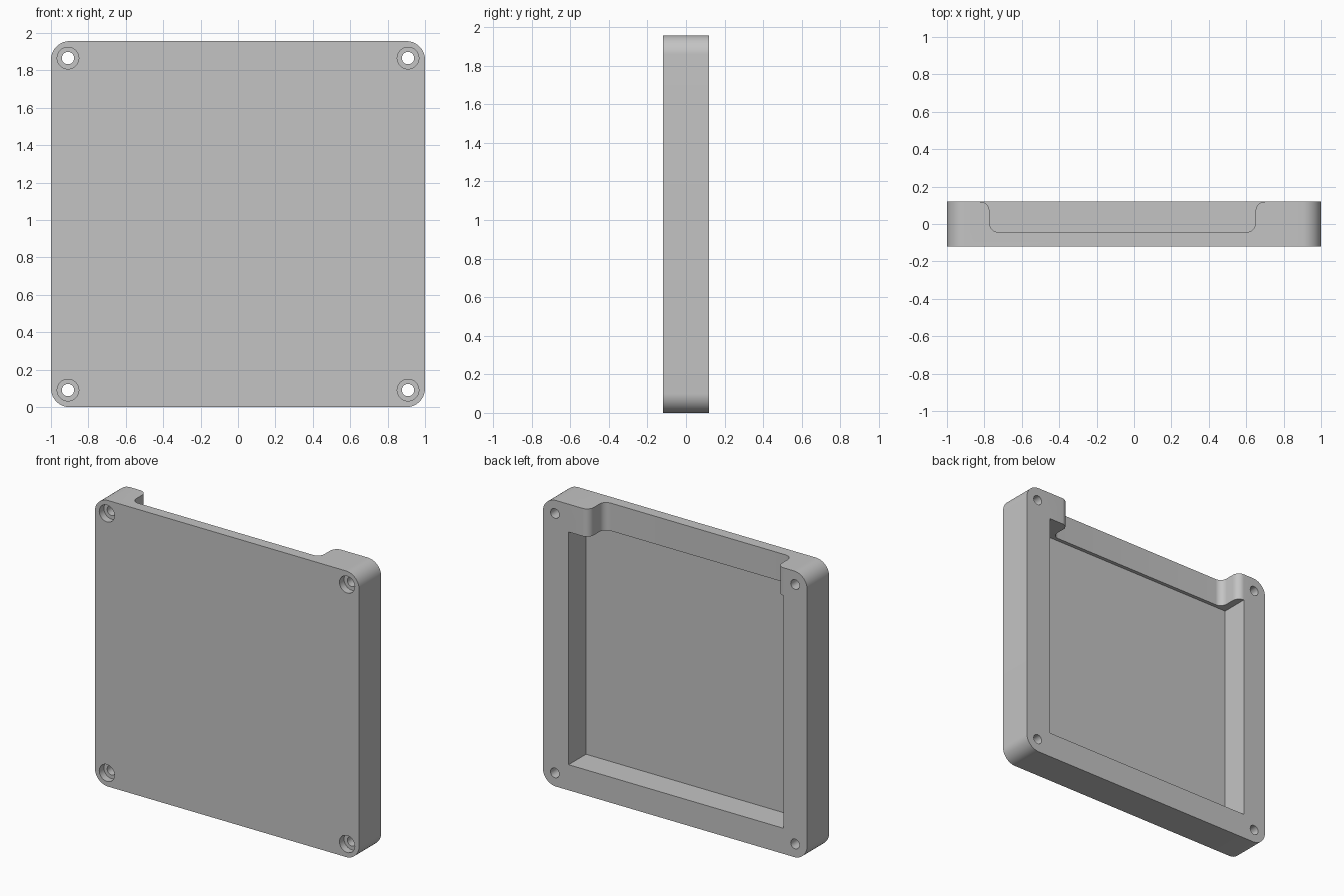
import bpy
import bmesh
import math
from mathutils import Vector

cube = bpy.data.objects.get("Cube")
if cube:
    bpy.data.objects.remove(cube, do_unlink=True)

HALF_DEPTH = 0.119
HEIGHT = 1.957
INSET = 0.091      # hole centre from the outer edges

grey = bpy.data.materials.new("plain grey")
grey.use_nodes = True
grey.diffuse_color = (0.55, 0.55, 0.55, 1)
grey.node_tree.nodes["Principled BSDF"].inputs["Base Color"].default_value = grey.diffuse_color


def arc(cx, cy, r, start, end, steps=14):
    """Points along an arc, angles in degrees."""
    angles = [math.radians(start + (end - start) * i / steps) for i in range(steps + 1)]
    return [(cx + r * math.cos(a), cy + r * math.sin(a)) for a in angles]


def prism(name, points, move):
    """Closed profile of 3D points swept along the move vector."""
    bm = bmesh.new()
    face = bm.faces.new([bm.verts.new(p) for p in points])
    swept = bmesh.ops.extrude_face_region(bm, geom=[face])
    verts = [v for v in swept["geom"] if isinstance(v, bmesh.types.BMVert)]
    bmesh.ops.translate(bm, verts=verts, vec=Vector(move))
    bmesh.ops.recalc_face_normals(bm, faces=bm.faces)
    mesh = bpy.data.meshes.new(name)
    bm.to_mesh(mesh)
    bm.free()
    obj = bpy.data.objects.new(name, mesh)
    mesh.materials.append(grey)
    bpy.context.collection.objects.link(obj)
    return obj


def prism_y(name, profile, y0, y1):
    return prism(name, [(x, y0, z) for x, z in profile], (0, y1 - y0, 0))


def cut(target, cutter):
    """Subtract the cutter, then discard it."""
    cutter.hide_render = True
    mod = target.modifiers.new("cut", "BOOLEAN")
    mod.operation = "DIFFERENCE"
    mod.solver = "EXACT"
    mod.object = cutter
    bpy.ops.object.modifier_apply(modifier=mod.name)
    bpy.data.objects.remove(cutter, do_unlink=True)


# Plate with rounded corners
R = 0.1
outline = (arc(1 - R, HEIGHT - R, R, 0, 90) + arc(R - 1, HEIGHT - R, R, 90, 180)
           + arc(R - 1, R, R, 180, 270) + arc(1 - R, R, R, 270, 360))
tray = prism_y("tray_body", outline, -HALF_DEPTH, HALF_DEPTH)
bpy.ops.object.select_all(action="DESELECT")
tray.select_set(True)
bpy.context.view_layer.objects.active = tray

# Rectangular pocket in the back
left, right, low, high = 0.805, -0.823, 0.175, 1.767
pocket = [(right, low), (left, low), (left, high), (right, high)]
cut(tray, prism_y("pocket_cutter", pocket, -0.069, 0.3))

# Notch through the top wall, with S-shaped ends
F = 0.05
x0, x1, floor = -0.773, 0.65, -0.044
notch = ([(x0 - F, 0.3)] + arc(x0 - F, HALF_DEPTH - F, F, 90, 0)
         + arc(x0 + F, floor + F, F, 180, 270)
         + arc(x1 - F, floor + F, F, 270, 360)
         + arc(x1 + F, HALF_DEPTH - F, F, 180, 90) + [(x1 + F, 0.3)])
cut(tray, prism("notch_cutter", [(x, y, 1.7) for x, y in notch], (0, 0, 0.5)))

# Corner screw holes, counterbored from the front
for x in (INSET - 1, 1 - INSET):
    for z in (INSET, HEIGHT - INSET):
        for radius, end in ((0.033, 0.3), (0.058, -0.069)):
            circle = arc(x, z, radius, 0, 360, 32)[:-1]
            cut(tray, prism_y("hole_cutter", circle, -0.3, end))

bpy.ops.object.shade_smooth_by_angle(angle=math.radians(30))
